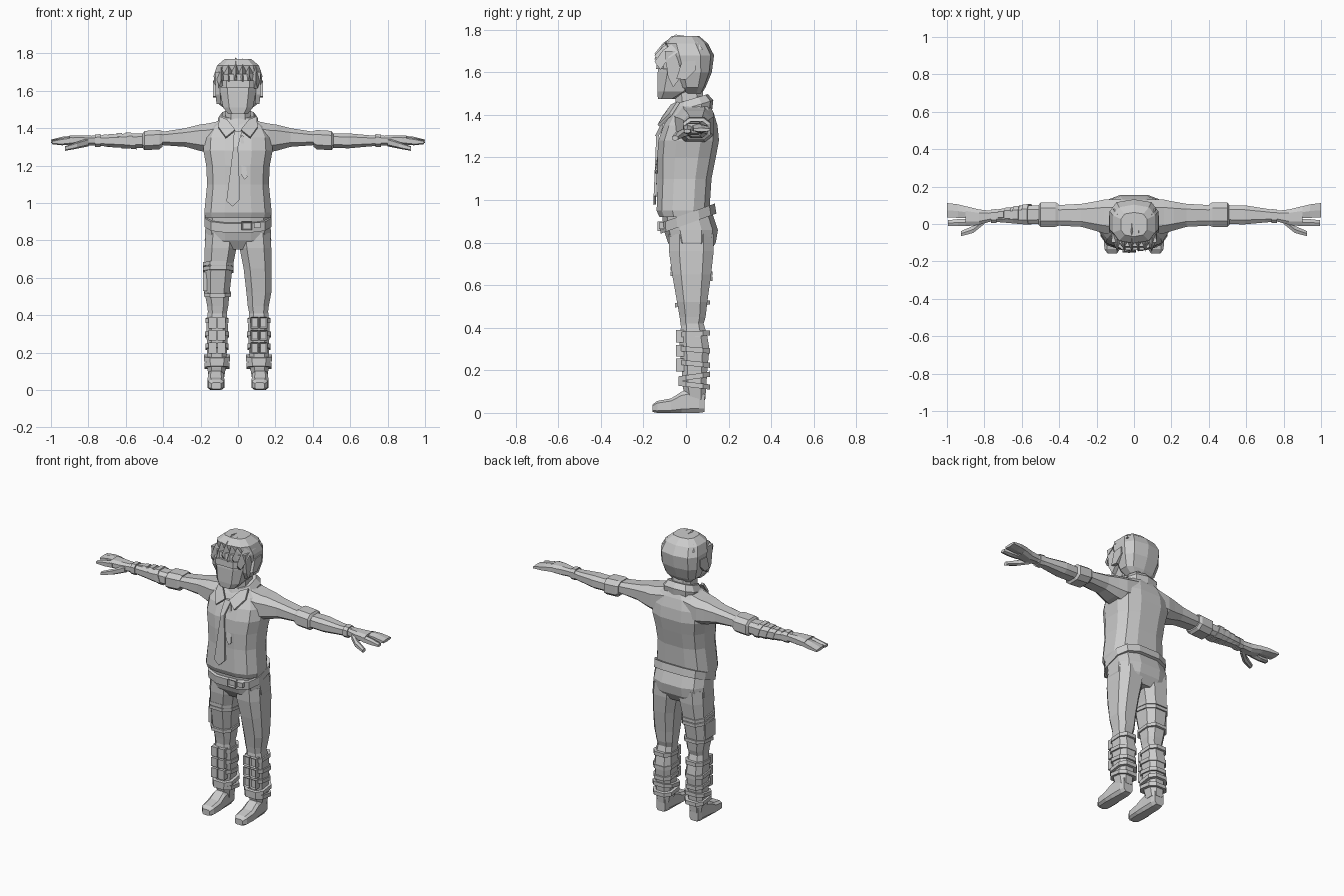
import bpy, bmesh, math
from mathutils import Vector

grey = bpy.data.materials.new("plain_grey")
grey.diffuse_color = (0.6, 0.6, 0.6, 1)


def finish(name, bm):
    bmesh.ops.recalc_face_normals(bm, faces=bm.faces)
    me = bpy.data.meshes.new(name)
    bm.to_mesh(me)
    bm.free()
    me.materials.append(grey)
    ob = bpy.data.objects.new(name, me)
    bpy.context.collection.objects.link(ob)
    return ob


def loft(name, rings, n=8, axis="z", power=0.7, tilt=0.0, side=1):
    """Skin rings (t, a0, a1, b0, b1); a/b are x/y, y/z or x/z for axis z, x, y."""
    bm = bmesh.new()
    loops = []
    for t, a0, a1, b0, b1 in rings:
        loop = []
        for i in range(n):
            ang = 2 * math.pi * (i + 0.5) / n
            c, s = math.cos(ang), math.sin(ang)
            k = max(abs(c), abs(s)) if n == 4 else 1
            u = math.copysign(abs(c / k) ** power, c) * (1.0 if n == 4 else 1 / math.cos(math.pi / n) ** power)
            v = math.copysign(abs(s / k) ** power, s) * (1.0 if n == 4 else 1 / math.cos(math.pi / n) ** power)
            a = (a0 + a1) / 2 + u * (a1 - a0) / 2
            b = (b0 + b1) / 2 + v * (b1 - b0) / 2
            tt = t + tilt * b
            p = {"z": (a, b, tt), "x": (tt, a, b), "y": (a, tt, b)}[axis]
            loop.append(bm.verts.new((p[0] * side, p[1], p[2])))
        loops.append(loop)
    for lo, hi in zip(loops, loops[1:]):
        for i in range(n):
            j = (i + 1) % n
            bm.faces.new((lo[i], lo[j], hi[j], hi[i]))
    bm.faces.new(loops[0])
    bm.faces.new(loops[-1])
    return finish(name, bm)


def plate(name, pts, push, side=1):
    """Polygon extruded by the vector push."""
    bm = bmesh.new()
    face = bm.faces.new([bm.verts.new((x * side, y, z)) for x, y, z in pts])
    new = bmesh.ops.extrude_face_region(bm, geom=[face])["geom"]
    bmesh.ops.translate(bm, vec=push, verts=[v for v in new if isinstance(v, bmesh.types.BMVert)])
    return finish(name, bm)


def box(name, x0, x1, y0, y1, z0, z1, side=1, recess=0.0):
    """Box, optionally with a sunken window on its front face."""
    bm = bmesh.new()
    bmesh.ops.create_cube(bm, size=1)
    for v in bm.verts:
        v.co = Vector((side * (x0 if v.co.x < 0 else x1), y0 if v.co.y < 0 else y1, z0 if v.co.z < 0 else z1))
    bmesh.ops.recalc_face_normals(bm, faces=bm.faces)
    if recess:
        front = [f for f in bm.faces if f.normal.y < -0.9]
        bmesh.ops.inset_region(bm, faces=front, thickness=0.009, depth=0)
        bmesh.ops.translate(bm, vec=(0, recess, 0), verts=front[0].verts)
    return finish(name, bm)


# Shirt body, hips and belt
loft("shirt", [(0.92, -0.175, 0.175, -0.125, 0.10), (0.95, -0.18, 0.18, -0.138, 0.11),
               (1.10, -0.165, 0.165, -0.133, 0.12), (1.20, -0.17, 0.17, -0.135, 0.14),
               (1.28, -0.185, 0.185, -0.13, 0.155), (1.35, -0.18, 0.18, -0.105, 0.148),
               (1.41, -0.15, 0.15, -0.07, 0.13), (1.45, -0.09, 0.09, -0.04, 0.11)], n=12)
loft("hips", [(0.75, -0.16, 0.16, -0.05, 0.11), (0.80, -0.178, 0.178, -0.085, 0.14),
              (0.86, -0.175, 0.175, -0.105, 0.15), (0.95, -0.168, 0.168, -0.115, 0.12)], n=12)
loft("belt", [(0.885, -0.178, 0.178, -0.12, 0.143), (0.935, -0.18, 0.18, -0.123, 0.135)], n=12, tilt=0.36)
box("buckle", 0.02, 0.075, -0.135, -0.11, 0.855, 0.90, recess=0.008)
box("belt_end", 0.085, 0.12, -0.128, -0.10, 0.865, 0.895)

# Neck, collar and ties
loft("neck", [(1.40, -0.07, 0.07, -0.05, 0.09), (1.54, -0.065, 0.065, -0.05, 0.075)], tilt=0.1)
loft("collar", [(1.39, -0.105, 0.105, -0.07, 0.12), (1.43, -0.108, 0.108, -0.065, 0.125),
                (1.467, -0.085, 0.085, -0.05, 0.10)], n=10, tilt=0.3)
for s, tag in ((1, "left"), (-1, "right")):
    plate("collar_flap_" + tag, [(0.10, -0.03, 1.455), (0.105, -0.065, 1.40), (0.065, -0.122, 1.345),
                                 (0.015, -0.10, 1.385), (0.06, -0.06, 1.44)], (0, -0.012, 0.008), s)
plate("tie", [(-0.025, -0.128, 1.30), (0.0, -0.128, 1.30), (0.012, -0.140, 1.02), (-0.028, -0.142, 0.98),
              (-0.062, -0.140, 1.01)], (0, -0.012, 0))
plate("tie_top", [(-0.025, -0.128, 1.30), (0.0, -0.128, 1.30), (0.022, -0.085, 1.385), (-0.022, -0.085, 1.385)],
      (0, -0.018, 0))
plate("tie_tail", [(0.015, -0.10, 1.36), (0.028, -0.10, 1.36), (0.05, -0.133, 1.14), (0.035, -0.135, 1.125),
                   (0.018, -0.133, 1.15)], (0, -0.010, 0))

# Head, visor and hair
loft("face", [(1.475, -0.052, 0.052, -0.132, -0.05), (1.51, -0.08, 0.08, -0.135, 0.02),
              (1.60, -0.097, 0.097, -0.133, 0.09), (1.69, -0.10, 0.10, -0.12, 0.09)], power=0.6)
loft("visor", [(1.615, -0.103, 0.103, -0.14, 0.02), (1.655, -0.105, 0.105, -0.138, 0.02)], power=0.6)
loft("hair_back", [(1.495, -0.06, 0.06, -0.01, 0.07), (1.53, -0.105, 0.105, -0.03, 0.09),
                   (1.60, -0.125, 0.125, -0.06, 0.118), (1.68, -0.13, 0.13, -0.09, 0.128),
                   (1.735, -0.112, 0.112, -0.10, 0.10), (1.77, -0.07, 0.07, -0.065, 0.06)], n=10)


def strand(name, x, w, drop, lift):
    """Ridge of hair running from the crown over the brow."""
    path = [(0.06, 1.755, 0.8), (-0.04, 1.765 + lift, 1), (-0.10, 1.725 + lift, 1), (-0.14, 1.70 - drop, 0.35)]
    bm = bmesh.new()
    rows = []
    for y, z, k in path:
        z -= 2.0 * x * x
        rows.append([bm.verts.new((x + dx * w * k, y + dy, z + dz)) for dx, dy, dz in
                     ((-1, 0.02, -0.03), (0, -0.008, 0.008), (1, 0.02, -0.03))])
    for a, b in zip(rows, rows[1:]):
        for i in range(3):
            bm.faces.new((a[i], a[(i + 1) % 3], b[(i + 1) % 3], b[i]))
    bm.faces.new(rows[0])
    bm.faces.new(rows[-1])
    finish(name, bm)


for i, (x, drop, lift) in enumerate([(-0.09, 0.03, -0.01), (-0.05, 0.04, 0.0), (-0.012, 0.02, 0.005),
                                     (0.025, 0.045, 0.0), (0.06, 0.02, -0.005), (0.095, 0.04, -0.01)]):
    strand("hair_strand_%d" % i, x, 0.028, drop, lift)

for s, tag in ((1, "left"), (-1, "right")):
    # Sideburns and ears
    plate("sideburn_" + tag, [(0.095, -0.10, 1.70), (0.095, -0.085, 1.58), (0.09, -0.06, 1.53),
                              (0.09, -0.03, 1.57), (0.09, 0.0, 1.70)], (0.025 * s, 0, 0), s)
    plate("ear_" + tag, [(0.112, -0.045, 1.57), (0.112, 0.0, 1.565), (0.112, 0.045, 1.61),
                         (0.112, 0.045, 1.655), (0.112, -0.02, 1.65)], (0.022 * s, 0, 0), s)

    # Sleeve, rolled cuff, forearm and palm
    loft("sleeve_" + tag, [(0.07, -0.06, 0.13, 1.28, 1.445), (0.16, -0.05, 0.13, 1.27, 1.425),
                           (0.21, -0.035, 0.12, 1.28, 1.418), (0.28, -0.015, 0.108, 1.30, 1.40),
                           (0.42, -0.008, 0.10, 1.31, 1.378)], axis="x", side=s)
    loft("cuff_" + tag, [(0.405, -0.01, 0.108, 1.30, 1.385), (0.42, -0.015, 0.116, 1.287, 1.39),
                         (0.50, -0.015, 0.114, 1.282, 1.385), (0.51, -0.005, 0.10, 1.295, 1.37)], axis="x", side=s)
    loft("forearm_" + tag, [(0.50, 0.0, 0.10, 1.295, 1.372), (0.59, -0.002, 0.10, 1.292, 1.372),
                            (0.70, 0.008, 0.083, 1.302, 1.362), (0.78, 0.015, 0.07, 1.308, 1.36)], axis="x", side=s)
    loft("wrist_band_" + tag, [(0.735, 0.004, 0.08, 1.30, 1.368), (0.765, 0.006, 0.077, 1.30, 1.366)],
         axis="x", side=s)
    loft("palm_" + tag, [(0.76, 0.015, 0.07, 1.31, 1.358), (0.83, -0.005, 0.078, 1.305, 1.362),
                         (0.90, -0.012, 0.095, 1.315, 1.36)], axis="x", side=s)
    loft("fingers_" + tag, [(0.88, 0.03, 0.09, 1.318, 1.358), (0.94, 0.033, 0.105, 1.318, 1.352),
                            (1.0, 0.035, 0.112, 1.322, 1.338)], n=6, axis="x", side=s)
    loft("front_finger_" + tag, [(0.88, -0.012, 0.026, 1.315, 1.355), (0.94, -0.01, 0.026, 1.31, 1.345),
                                 (0.995, -0.01, 0.02, 1.315, 1.332)], n=6, axis="x", side=s)
    loft("thumb_" + tag, [(0.80, 0.0, 0.035, 1.305, 1.345), (0.86, -0.048, -0.01, 1.292, 1.325),
                          (0.925, -0.065, -0.038, 1.28, 1.302)], n=6, axis="x", side=s)

    # Trouser leg and lower leg
    loft("trouser_" + tag, [(0.41, 0.06, 0.16, -0.025, 0.08), (0.45, 0.052, 0.165, -0.03, 0.092),
                            (0.52, 0.045, 0.178, -0.042, 0.10), (0.65, 0.03, 0.18, -0.065, 0.118),
                            (0.76, 0.008, 0.178, -0.08, 0.13), (0.84, 0.004, 0.172, -0.08, 0.13)], side=s)
    loft("lower_leg_" + tag, [(0.06, 0.075, 0.155, 0.0, 0.09), (0.12, 0.065, 0.165, -0.015, 0.095),
                              (0.20, 0.06, 0.165, -0.02, 0.10), (0.30, 0.053, 0.168, -0.03, 0.11),
                              (0.36, 0.055, 0.168, -0.03, 0.10), (0.43, 0.062, 0.16, -0.02, 0.08)], side=s)
    for i, (z, w) in enumerate([(0.135, 0.066), (0.165, 0.069), (0.235, 0.062), (0.30, 0.065), (0.37, 0.062)]):
        loft("shin_strap_%d_%s" % (i, tag), [(z - 0.012, 0.112 - w, 0.112 + w, -0.035, 0.113),
                                             (z + 0.012, 0.112 - w, 0.112 + w, -0.035, 0.113)],
             tilt=(-0.12, 0.15, -0.1, -0.08, 0.05)[i], side=s)
    # Shin guard plates with sunken windows
    for i, (z0, z1) in enumerate([(0.195, 0.255), (0.265, 0.32), (0.33, 0.39)]):
        for j, x in enumerate((0.068, 0.115)):
            box("shin_plate_%d%d_%s" % (i, j, tag), x, x + 0.042, -0.046, -0.01, z0, z1, s, 0.008)

    # Shoe
    loft("shoe_" + tag, [(-0.157, 0.09, 0.142, 0.004, 0.04), (-0.135, 0.076, 0.158, 0, 0.056),
                         (-0.07, 0.073, 0.163, 0, 0.068), (-0.02, 0.076, 0.16, 0, 0.10),
                         (0.06, 0.078, 0.156, 0, 0.12), (0.088, 0.085, 0.148, 0.004, 0.10)],
         axis="y", power=0.5, side=s)

# Bandage wraps on one forearm and straps on one thigh
for i, x in enumerate((0.57, 0.62, 0.665, 0.70)):
    g = 0.012 * i * 0.7
    loft("forearm_wrap_%d" % i, [(x - 0.46, -0.004 + g, 0.106 - g, 1.287 + g / 2, 1.378 - g / 2),
                                 (x - 0.43, -0.004 + g, 0.105 - g, 1.288 + g / 2, 1.377 - g / 2)],
         axis="x", tilt=0.335, side=-1)
for i, (z, t) in enumerate([(0.67, -0.12), (0.645, -0.12), (0.51, 0.08)]):
    k = 0.004 if i == 2 else 0.0
    loft("thigh_strap_%d" % i, [(z - 0.01, 0.025 + 3 * k, 0.187 - k, -0.072 + 5 * k, 0.125 - 3 * k),
                                (z + 0.01, 0.025 + 3 * k, 0.187 - k, -0.072 + 5 * k, 0.125 - 3 * k)],
         tilt=t, side=-1)
box("thigh_pouch", 0.165, 0.188, -0.03, 0.07, 0.53, 0.63, -1)
